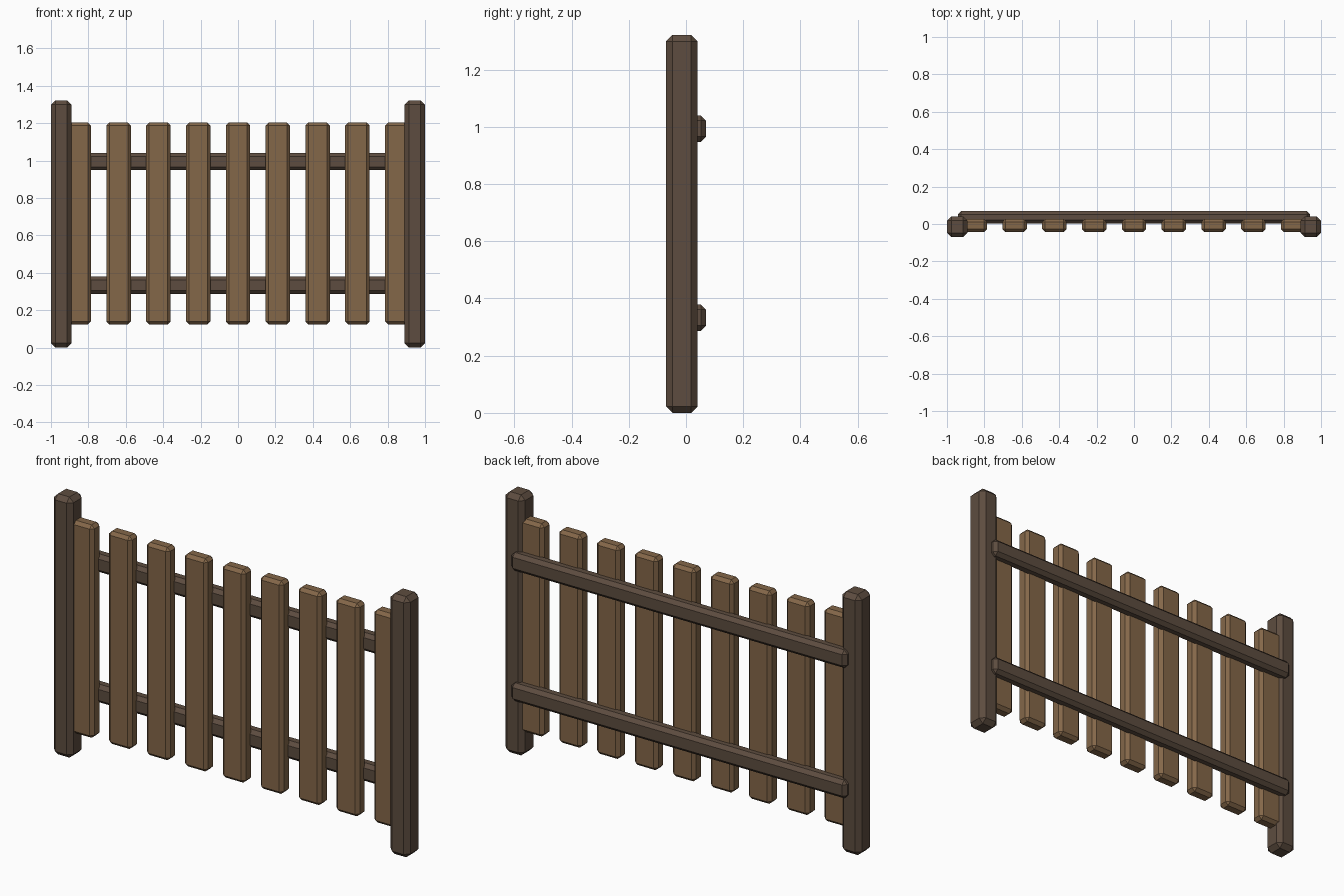
import bpy
import bmesh

if "Cube" in bpy.data.objects:
    bpy.data.objects.remove(bpy.data.objects["Cube"])


def material(name, rgb):
    m = bpy.data.materials.new(name)
    m.diffuse_color = (*rgb, 1)
    m.use_nodes = True
    m.node_tree.nodes["Principled BSDF"].inputs["Base Color"].default_value = m.diffuse_color
    return m


DARK = material("dark_wood", (0.11, 0.073, 0.05))
LIGHT = material("light_wood", (0.23, 0.135, 0.066))


def beam(name, lo, hi, chamfer, mat):
    """Box between two corners with one flat chamfer on every edge."""
    bm = bmesh.new()
    bmesh.ops.create_cube(bm, size=1)
    for v in bm.verts:
        v.co = [(a + b) / 2 + c * (b - a) for a, b, c in zip(lo, hi, v.co)]
    bmesh.ops.bevel(bm, geom=bm.edges[:], offset=chamfer, segments=1,
                    profile=0.5, affect='EDGES')
    mesh = bpy.data.meshes.new(name)
    bm.to_mesh(mesh)
    bm.free()
    mesh.materials.append(mat)
    obj = bpy.data.objects.new(name, mesh)
    bpy.context.collection.objects.link(obj)
    return obj


# End posts
for side, x in (("left", -0.945), ("right", 0.945)):
    beam(f"{side}_post", (x - 0.055, -0.07, 0), (x + 0.055, 0.041, 1.322), 0.023, DARK)

# Horizontal rails behind the pickets
for level, z in (("lower", 0.333), ("upper", 0.994)):
    beam(f"{level}_rail", (-0.942, 0.003, z - 0.046), (0.942, 0.07, z + 0.046), 0.018, DARK)

# Evenly spaced pickets, the outer two running into the posts
for i in range(9):
    x = (i - 4) * 0.2128
    beam(f"picket_{i + 1}", (x - 0.065, -0.044, 0.123), (x + 0.065, 0.027, 1.203), 0.016, LIGHT)
